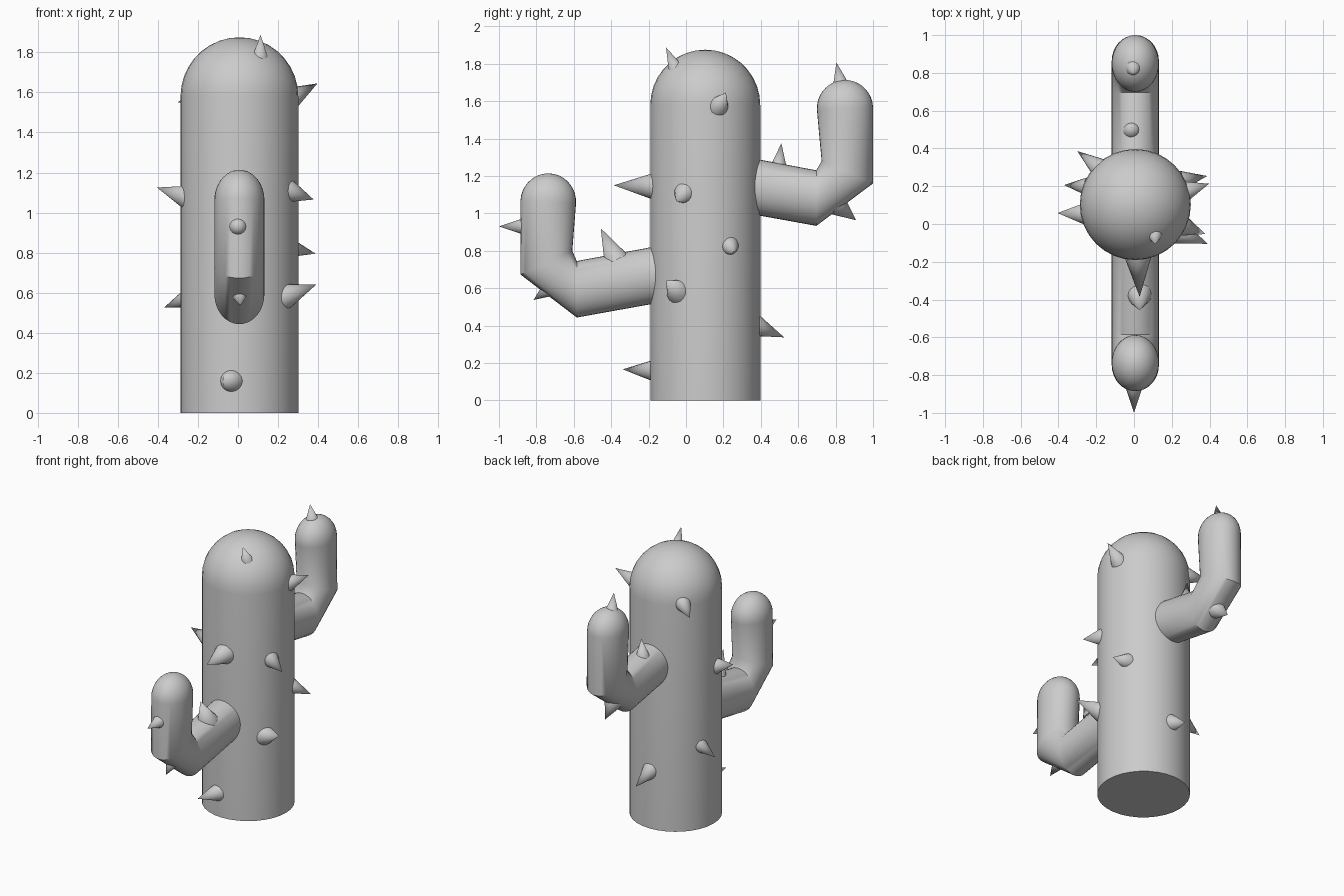
import bpy, bmesh, math
from mathutils import Vector

if "Cube" in bpy.data.objects:
    bpy.data.objects.remove(bpy.data.objects["Cube"])

CX, CY, R = 0.007, 0.103, 0.294   # trunk axis and radius
SIDES = 32


def finish(bm, name, angle=40):
    bmesh.ops.recalc_face_normals(bm, faces=bm.faces)
    me = bpy.data.meshes.new(name)
    bm.to_mesh(me)
    bm.free()
    ob = bpy.data.objects.new(name, me)
    bpy.context.collection.objects.link(ob)
    bpy.context.view_layer.objects.active = ob
    ob.select_set(True)
    bpy.ops.object.shade_smooth_by_angle(angle=math.radians(angle))
    ob.select_set(False)
    return ob


def loft(name, rings, dome_height, steps=9):
    """Skin elliptical rings (centre, half axis u, half axis v), then dome the last."""
    c, u, v = rings[-1]
    n = u.cross(v).normalized()
    if n.z < 0:
        n = -n
    rings = list(rings)
    for i in range(1, steps):
        a = math.pi / 2 * i / steps
        k = math.cos(a)
        rings.append((c + n * dome_height * math.sin(a), u * k, v * k))
    bm = bmesh.new()
    loops = []
    for rc, ru, rv in rings:
        loops.append([bm.verts.new(rc + ru * math.cos(t) + rv * math.sin(t))
                      for t in (2 * math.pi * j / SIDES for j in range(SIDES))])
    for a, b in zip(loops, loops[1:]):
        for j in range(SIDES):
            k = (j + 1) % SIDES
            bm.faces.new((a[j], a[k], b[k], b[j]))
    bm.faces.new(loops[0])
    tip = bm.verts.new(c + n * dome_height)
    for j in range(SIDES):
        bm.faces.new((loops[-1][j], loops[-1][(j + 1) % SIDES], tip))
    return finish(bm, name)


# Trunk
ux, uy = Vector((R, 0, 0)), Vector((0, R, 0))
loft("trunk", [(Vector((CX, CY, 0)), ux, uy), (Vector((CX, CY, 1.58)), ux, uy)], 0.295)


# Arms: each ring given by its outer and inner (y, z) points
def arm(name, pairs):
    rings = []
    for (y0, z0), (y1, z1) in pairs:
        p, q = Vector((CX, y0, z0)), Vector((CX, y1, z1))
        rings.append(((p + q) / 2, Vector((0.125, 0, 0)), (q - p) / 2))
    loft(name, rings, 0.152)


arm("front_arm", [((-0.10, 0.53), (-0.10, 0.835)), ((-0.584, 0.443), (-0.584, 0.745)),
                  ((-0.885, 0.673), (-0.608, 0.80)), ((-0.885, 1.07), (-0.588, 1.053))])
arm("back_arm", [((0.31, 1.003), (0.31, 1.303)), ((0.697, 0.933), (0.697, 1.23)),
                 ((1.0, 1.16), (0.725, 1.28)), ((1.0, 1.57), (0.70, 1.552))])

# Spikes: base point on the surface, tip, base radius
SPIKES = [
    ((-0.037, -0.19, 0.16), (-0.075, -0.338, 0.166), 0.052),
    ((0.022, -0.19, 1.145), (0.03, -0.386, 1.15), 0.066),
    ((0.29, 0.18, 1.585), (0.397, 0.213, 1.645), 0.046),
    ((0.275, -0.016, 1.10), (0.378, -0.053, 1.065), 0.048),
    ((0.275, 0.235, 0.82), (0.388, 0.254, 0.795), 0.042),
    ((0.255, -0.05, 0.59), (0.39, -0.105, 0.64), 0.057),
    ((-0.28, 0.055, 1.085), (-0.405, 0.058, 1.125), 0.05),
    ((-0.27, 0.20, 0.565), (-0.37, 0.206, 0.525), 0.04),
    ((-0.20, 0.31, 1.58), (-0.30, 0.386, 1.55), 0.046),
    ((0.01, 0.395, 0.39), (0.02, 0.525, 0.337), 0.05),
    ((0.11, -0.06, 1.785), (0.1125, -0.107, 1.887), 0.036),
    ((0.0, -0.88, 0.93), (0.0, -1.0, 0.93), 0.04),
    ((0.027, -0.385, 0.775), (0.03, -0.456, 0.92), 0.058),
    ((0.008, -0.755, 0.58), (0.012, -0.815, 0.537), 0.032),
    ((-0.005, 0.825, 1.70), (-0.005, 0.804, 1.807), 0.038),
    ((-0.012, 0.497, 1.265), (-0.012, 0.51, 1.375), 0.038),
    ((-0.005, 0.826, 1.03), (-0.012, 0.91, 0.963), 0.05),
]
for i, (base, tip, r) in enumerate(SPIKES):
    base, tip = Vector(base), Vector(tip)
    d = tip - base
    length = d.length + 0.025          # sink the base into the body
    bm = bmesh.new()
    bmesh.ops.create_cone(bm, cap_ends=True, segments=16, depth=length,
                          radius1=r * length / d.length, radius2=0)
    bmesh.ops.remove_doubles(bm, verts=bm.verts, dist=1e-5)
    rot = d.to_track_quat('Z', 'Y')
    mid = tip - d.normalized() * length / 2
    for v in bm.verts:
        v.co = rot @ v.co + mid
    finish(bm, f"spike_{i + 1}")
